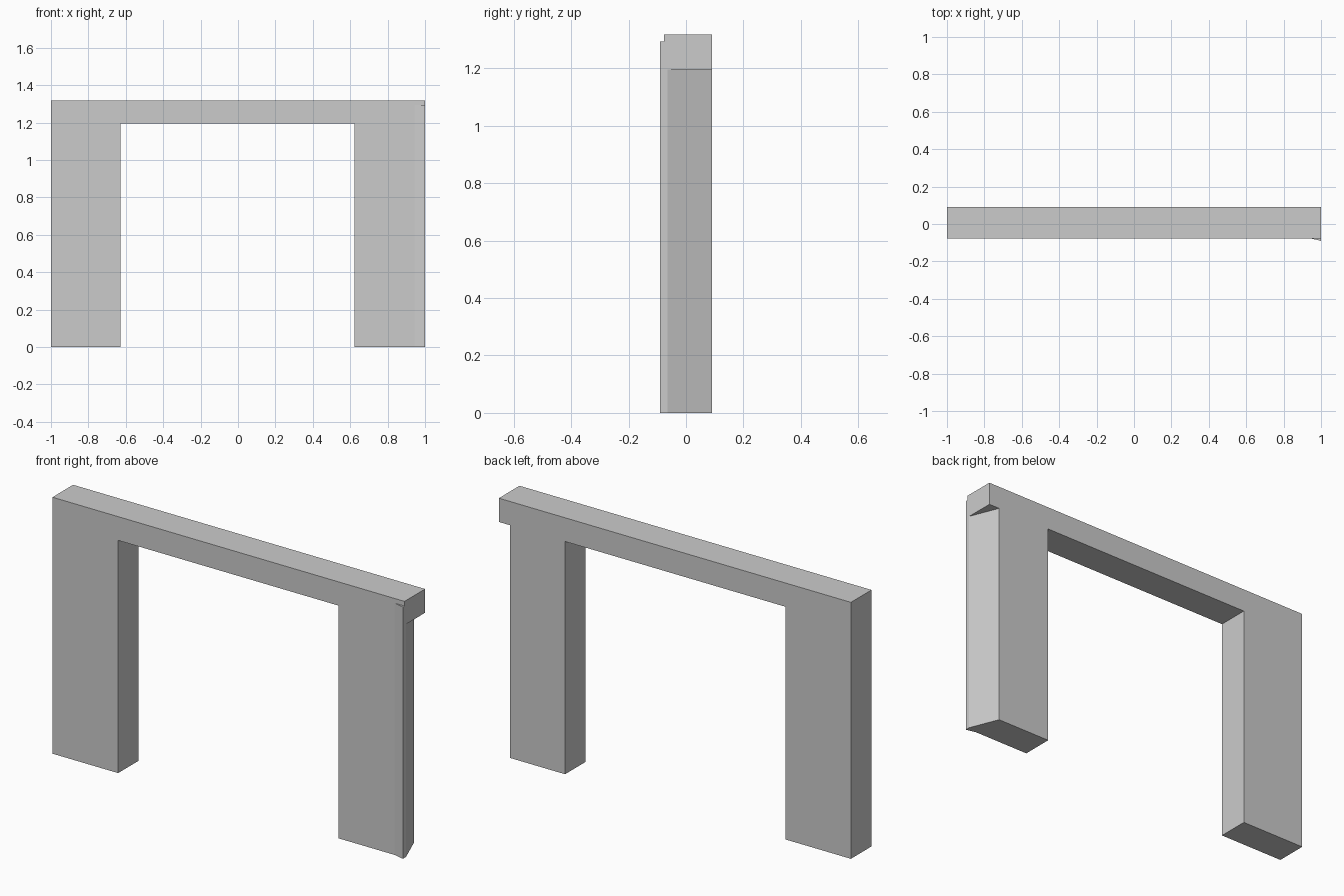
import bpy
import bmesh
from mathutils import Vector

if "Cube" in bpy.data.objects:
    bpy.data.objects.remove(bpy.data.objects["Cube"])

FRONT, BACK = -0.077, 0.09
TOP, SOFFIT = 1.317, 1.195


def prism(name, base, offset):
    """Extrude a closed outline along an offset vector."""
    bm = bmesh.new()
    face = bm.faces.new([bm.verts.new(p) for p in base])
    ext = bmesh.ops.extrude_face_region(bm, geom=[face], use_keep_orig=True)
    verts = [g for g in ext["geom"] if isinstance(g, bmesh.types.BMVert)]
    bmesh.ops.translate(bm, verts=verts, vec=Vector(offset))
    bmesh.ops.recalc_face_normals(bm, faces=bm.faces)
    mesh = bpy.data.meshes.new(name)
    bm.to_mesh(mesh)
    bm.free()
    obj = bpy.data.objects.new(name, mesh)
    bpy.context.collection.objects.link(obj)
    return obj


def boolean(target, tool, operation):
    """Apply a boolean and remove the helper."""
    mod = target.modifiers.new(operation, "BOOLEAN")
    mod.operation, mod.object, mod.solver = operation, tool, "EXACT"
    bpy.context.view_layer.objects.active = target
    bpy.ops.object.modifier_apply(modifier=mod.name)
    bpy.data.objects.remove(tool)


# Arch: two legs and a lintel from the front outline
outline = [(-1, 0), (-0.627, 0), (-0.627, SOFFIT), (0.624, SOFFIT),
           (0.624, 0), (1, 0), (1, TOP), (-1, TOP)]
arch = prism("door_surround", [(x, FRONT, z) for x, z in outline],
             (0, BACK - FRONT, 0))

# Small flare on the front outer corner of the right leg
flare = prism("corner_flare", [(0.944, FRONT, 0), (1, -0.09, 0), (1, -0.068, 0)],
              (0, 0, 1.293))
boolean(arch, flare, "UNION")

# Slanted back corner of the right leg, below the lintel
inner, outer = Vector((0.938, BACK, -0.1)), Vector((1, -0.065, -0.1))
step = (outer - inner) * 0.1
cutter = prism("slant_cutter", [inner - step, outer + step,
                                (1.2, outer.y + step.y, -0.1),
                                (1.2, inner.y - step.y, -0.1)],
               (0, 0, SOFFIT + 0.1))
cutter.hide_render = True
boolean(arch, cutter, "DIFFERENCE")
